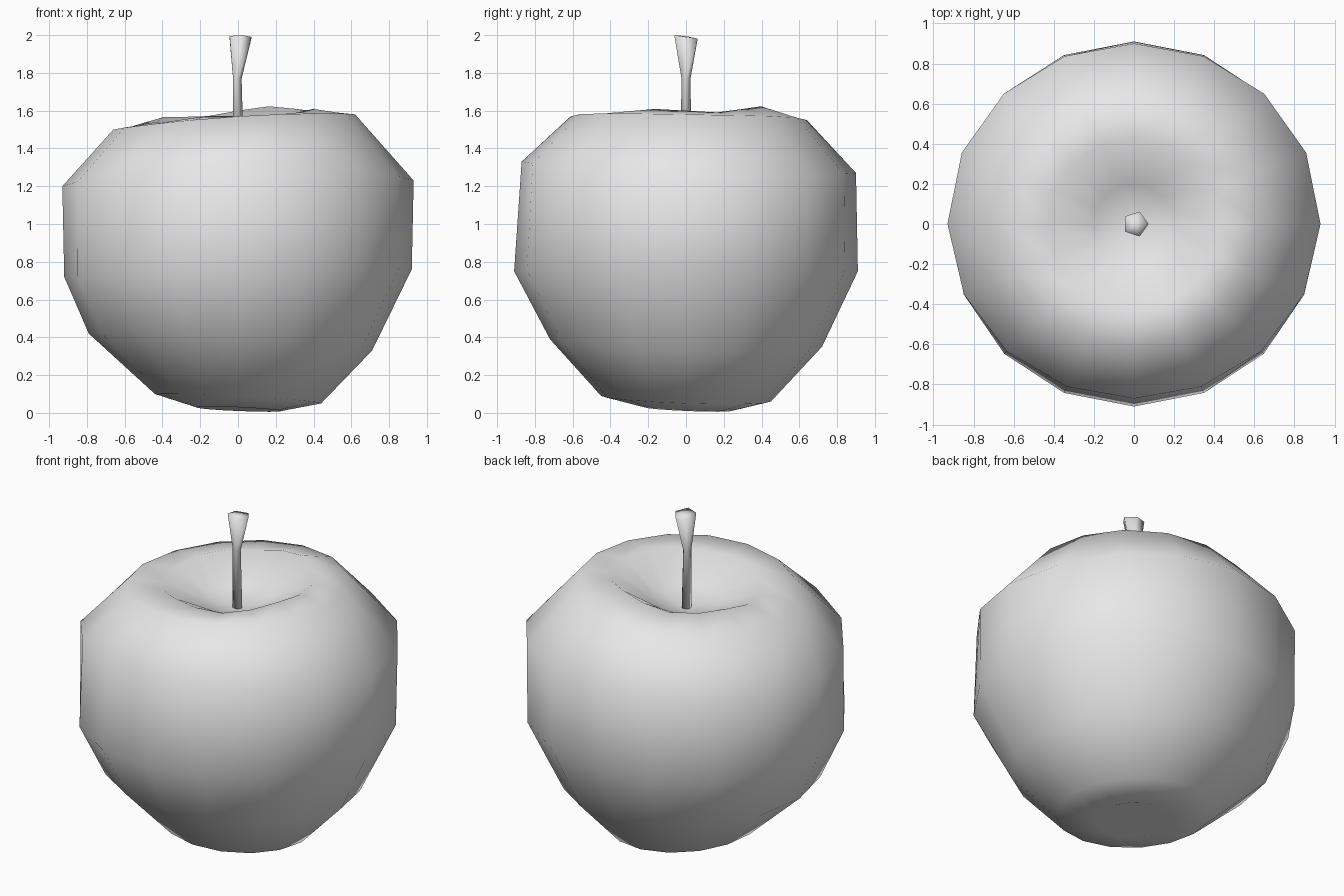
import bpy
import bmesh
from math import cos, sin, tau, radians

cube = bpy.data.objects.get("Cube")
if cube:
    bpy.data.objects.remove(cube, do_unlink=True)

grey = bpy.data.materials.new("plain grey")
grey.use_nodes = True
grey.diffuse_color = (0.8, 0.8, 0.8, 1)
grey.node_tree.nodes["Principled BSDF"].inputs["Base Color"].default_value = (0.8, 0.8, 0.8, 1)


def blend(values, a):
    """Smoothly join values given for the left, back, right and front."""
    l, b, r, f = values
    mean = (l + b + r + f) / 4
    return mean + (l - r) / 2 * cos(a) + (b - f) / 2 * sin(a) + (l + r - b - f) / 4 * cos(2 * a)


def skin(name, rings, start, end):
    """Join rings of points, closing both ends onto a centre point."""
    bm = bmesh.new()
    loops = [[bm.verts.new(p) for p in ring] for ring in rings]
    first, last = bm.verts.new(start), bm.verts.new(end)
    n = len(rings[0])
    for i in range(n):
        j = (i + 1) % n
        bm.faces.new((first, loops[0][j], loops[0][i]))
        for low, high in zip(loops, loops[1:]):
            bm.faces.new((low[i], low[j], high[j], high[i]))
        bm.faces.new((loops[-1][i], loops[-1][j], last))
    bmesh.ops.recalc_face_normals(bm, faces=bm.faces)
    mesh = bpy.data.meshes.new(name)
    bm.to_mesh(mesh)
    bm.free()
    mesh.materials.append(grey)
    mesh.polygons.foreach_set("use_smooth", [True] * len(mesh.polygons))
    obj = bpy.data.objects.new(name, mesh)
    bpy.context.collection.objects.link(obj)
    return obj


# Fruit body: radius and height of each ring at left, back, right, front; lip bump
profile = [
    ((0.23, 0.24, 0.22, 0.22), (0.01, 0.01, 0.03, 0.03), 0),
    ((0.44, 0.45, 0.44, 0.45), (0.05, 0.06, 0.10, 0.09), 0),
    ((0.71, 0.72, 0.79, 0.72), (0.33, 0.35, 0.42, 0.39), 0),
    ((0.92, 0.91, 0.92, 0.91), (0.76, 0.75, 0.72, 0.75), 0),
    ((0.93, 0.90, 0.93, 0.87), (1.23, 1.27, 1.20, 1.33), 0),
    ((0.62, 0.64, 0.66, 0.61), (1.58, 1.55, 1.50, 1.57), 0),
    ((0.43, 0.43, 0.43, 0.43), (1.60, 1.60, 1.54, 1.57), 0.015),
    ((0.20, 0.20, 0.20, 0.20), (1.46, 1.46, 1.44, 1.45), 0),
]
SIDES = 16
rings = []
for radii, heights, bump in profile:
    ring = []
    for i in range(SIDES):
        a = tau * i / SIDES
        r = blend(radii, a)
        z = blend(heights, a) + bump * cos(4 * (a + radians(22.5)))
        ring.append((r * cos(a), r * sin(a), z))
    rings.append(ring)
skin("fruit_body", rings, (0, 0, 0.09), (0, 0, 1.40))

# Stem: five sides, flaring to a slightly slanted top
stem = []
for x, r, z, slant in [(0, 0.03, 1.39, 0), (-0.006, 0.025, 1.77, 0), (0.008, 0.065, 1.99, 0.15)]:
    angles = [tau * i / 5 for i in range(5)]
    stem.append([(x + r * cos(a), r * sin(a), z - slant * r * sin(a)) for a in angles])
skin("stem", stem, (0, 0, 1.39), (0.008, 0, 1.995))
